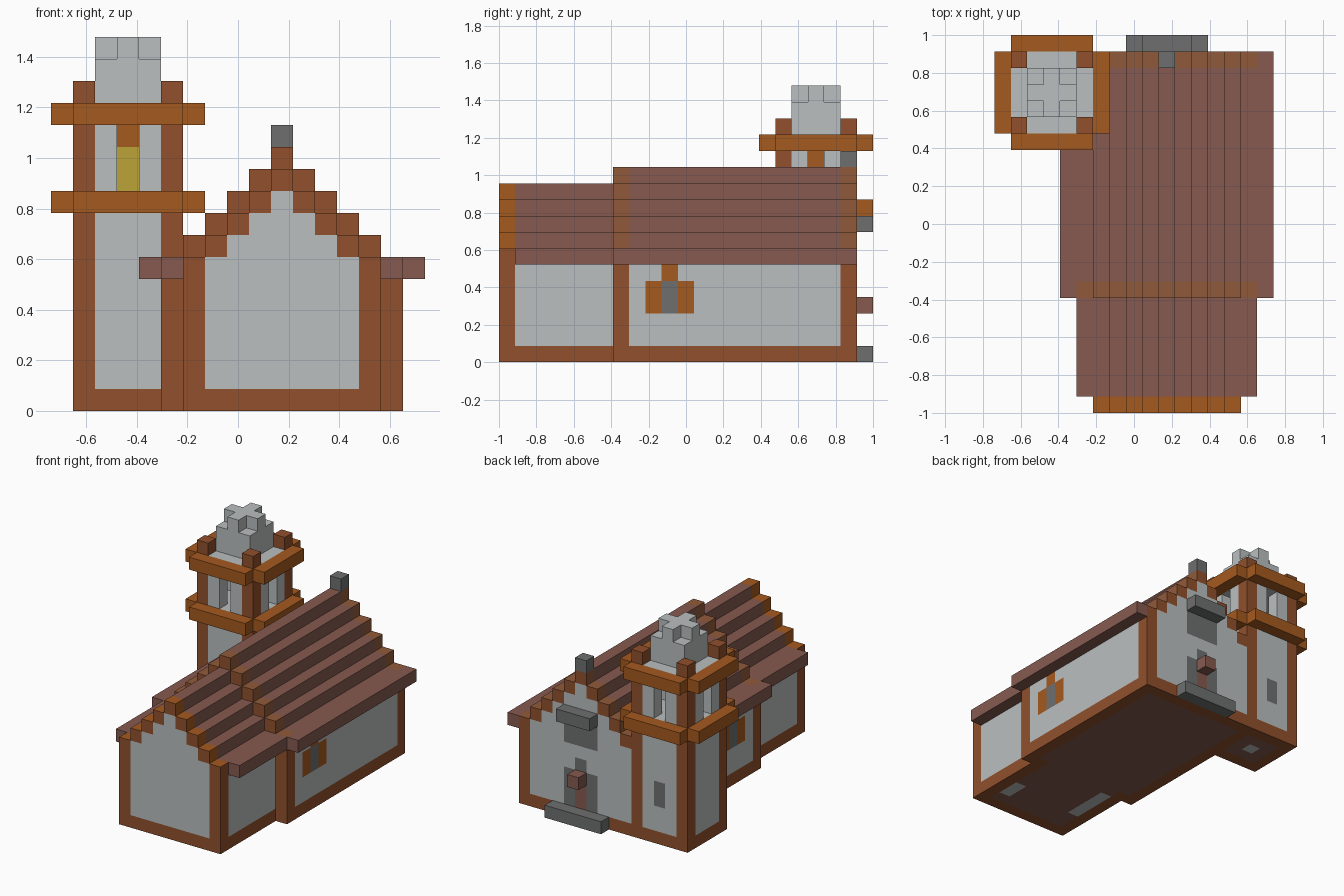
import bpy
import bmesh
from mathutils import Vector

UNIT = 2 / 23                      # edge of one building block
OFFSET = Vector((-8.5, -11.5, 0))  # centres the block grid
RIDGE = 10                         # block column under the roof ridge

cube = bpy.data.objects.get("Cube")
if cube:
    bpy.data.objects.remove(cube, do_unlink=True)


def make_material(name, hex_code):
    srgb = [int(hex_code[n:n + 2], 16) / 255 for n in (0, 2, 4)]
    colour = [c / 12.92 if c < 0.04 else ((c + 0.055) / 1.055) ** 2.4 for c in srgb]
    mat = bpy.data.materials.new(name)
    mat.use_nodes = True
    mat.diffuse_color = (*colour, 1)
    mat.node_tree.nodes["Principled BSDF"].inputs["Base Color"].default_value = (*colour, 1)
    return mat


plaster = make_material("pale plaster", "babfbf")
timber = make_material("brown timber", "91502c")
beam = make_material("orange beam", "a55a1f")
tile = make_material("mauve tile", "865a50")
worn = make_material("worn trim", "905a3a")
stone = make_material("dark stone", "6e6f6f")
gold = make_material("bell gold", "bca438")

cells = {}       # block position -> part name
materials = {}   # part name -> materials


def fill(part, mats, xs, ys, zs):
    """Fill a range of blocks; a single number means one layer."""
    spans = [range(s, s + 1) if isinstance(s, int) else range(*s) for s in (xs, ys, zs)]
    materials[part] = mats if isinstance(mats, tuple) else (mats,)
    for x in spans[0]:
        for y in spans[1]:
            for z in spans[2]:
                cells[x, y, z] = part


def carve(xs, ys, zs):
    for key in [k for k in cells if all(s[0] <= v < s[1] for v, s in zip(k, (xs, ys, zs)))]:
        del cells[key]


def section(name, half, peak, start, end, posts):
    """One stretch of the nave: plinth, side walls, corner posts."""
    left, right = RIDGE - half, RIDGE + half
    fill(name + "_plinth", timber, (left, right + 1), (start, end), 0)
    for x in (left, right):
        fill(name + "_side_walls", plaster, x, (start, end), (1, 6))
        for y in posts:
            fill(name + "_posts", timber, x, y, (0, 6))


def roof(name, half, peak, start, end):
    """Stepped roof, lowest at the eaves."""
    for x in range(RIDGE - half, RIDGE + half + 1):
        fill(name, tile, x, (start, end), max(6, peak - abs(x - RIDGE)))


def gable(name, half, peak, y, top_colour, wall):
    """Stepped trim along a roof end, with an optional wall below it."""
    for x in range(RIDGE - half, RIDGE + half + 1):
        height = max(6, peak - abs(x - RIDGE))
        if wall and abs(x - RIDGE) < half:
            fill(name + "_wall", plaster, x, y, (1, height))
        fill(name + "_trim", (timber, top_colour), x, y, height)


# Nave: narrow front stretch and wider rear stretch
section("front_nave", 4, 10, 0, 7, (0,))
section("rear_nave", 5, 11, 7, 22, (7, 21))
fill("floor", tile, (7, 14), (1, 8), 0)
fill("floor", tile, (6, 15), (8, 21), 0)
fill("floor_slabs", plaster, 13, (2, 4), 0)
fill("floor_slabs", plaster, 7, (3, 7), 0)

# Roofs and gables
roof("front_roof", 5, 10, 1, 7)
roof("rear_roof", 6, 11, 7, 22)
gable("front_gable", 4, 10, 0, beam, True)
gable("middle_gable", 5, 11, 7, worn, False)
gable("rear_gable", 5, 11, 21, worn, True)
fill("ridge_finial", stone, RIDGE, 21, 12)

# Side windows with shutters
for x in (5, 15):
    fill("window_shutters", beam, x, (9, 12), (3, 5))
    fill("window_shutters", beam, x, 10, 5)
    fill("window_glass", stone, x, 10, (3, 5))

# Entrance on the rear gable
fill("door_surround", stone, (9, 12), 21, (1, 4))
fill("door_surround", stone, RIDGE, 21, 4)
fill("door", tile, RIDGE, 21, (1, 3))
fill("door_hood", tile, RIDGE, 22, 3)
fill("entrance_step", stone, (8, 13), 22, 0)
fill("gable_window", stone, (9, 12), 21, (6, 8))
fill("gable_window_hood", stone, (9, 12), 22, 8)

# Bell tower shell, hollow inside
carve((1, 6), (17, 22), (0, 17))
fill("tower_walls", plaster, (1, 6), (17, 22), (0, 14))
carve((2, 5), (18, 21), (1, 9))
carve((2, 5), (18, 21), (10, 13))
fill("tower_plinth", timber, (1, 6), (17, 22), 0)
fill("tower_floor", tile, (2, 5), (18, 21), 0)
fill("tower_floor_slab", plaster, 3, 19, 0)
for x in (1, 5):
    for y in (17, 21):
        fill("tower_posts", timber, x, y, (0, 15))
fill("tower_window", stone, 3, 21, (3, 5))

# Belfry openings, bell and hanger
carve((3, 4), (17, 22), (10, 13))
carve((1, 6), (19, 20), (10, 13))
fill("bell", gold, 3, 19, (10, 12))
fill("bell_hanger", beam, 3, 19, 12)

# Beam rings round the tower
for name, z in (("lower_ring", 9), ("upper_ring", 13)):
    for x in (0, 6):
        fill(name, beam, x, (17, 22), z)
    for y in (16, 22):
        fill(name, beam, (1, 6), y, z)

# Tower cap topped by a cross-shaped block
fill("tower_cap", plaster, (2, 5), (18, 21), (14, 16))
fill("cap_cross", plaster, (2, 5), 19, 16)
fill("cap_cross", plaster, 3, (18, 21), 16)


def build(part):
    """Turn the blocks of one part into a mesh of exposed faces."""
    bm = bmesh.new()
    corners = {}

    def corner(point):
        key = tuple(round(v) for v in point)
        if key not in corners:
            corners[key] = bm.verts.new((Vector(key) + OFFSET) * UNIT)
        return corners[key]

    for cell in [c for c, owner in cells.items() if owner == part]:
        centre = Vector(cell) + Vector((0.5, 0.5, 0.5))
        for axis in range(3):
            for sign in (-1, 1):
                normal = Vector((0, 0, 0))
                normal[axis] = sign
                if tuple(int(a + b) for a, b in zip(cell, normal)) in cells:
                    continue
                u = Vector((0, 0, 0))
                u[(axis + 1) % 3] = 0.5
                v = normal.cross(u)
                mid = centre + normal / 2
                loop = [corner(mid + a * u + b * v)
                        for a, b in ((-1, -1), (1, -1), (1, 1), (-1, 1))]
                face = bm.faces.new(loop)
                # Trim shows its second colour on top and on the higher sides
                if len(materials[part]) > 1:
                    on_side = axis == 0 and cell[2] > 6
                    face.material_index = int(on_side or (axis == 2 and sign > 0))
    bmesh.ops.dissolve_limit(bm, angle_limit=0.01, verts=bm.verts[:], edges=bm.edges[:],
                             delimit={'MATERIAL', 'NORMAL'})
    mesh = bpy.data.meshes.new(part)
    bm.to_mesh(mesh)
    bm.free()
    for mat in materials[part]:
        mesh.materials.append(mat)
    bpy.context.scene.collection.objects.link(bpy.data.objects.new(part, mesh))


for part in materials:
    if part in cells.values():
        build(part)
